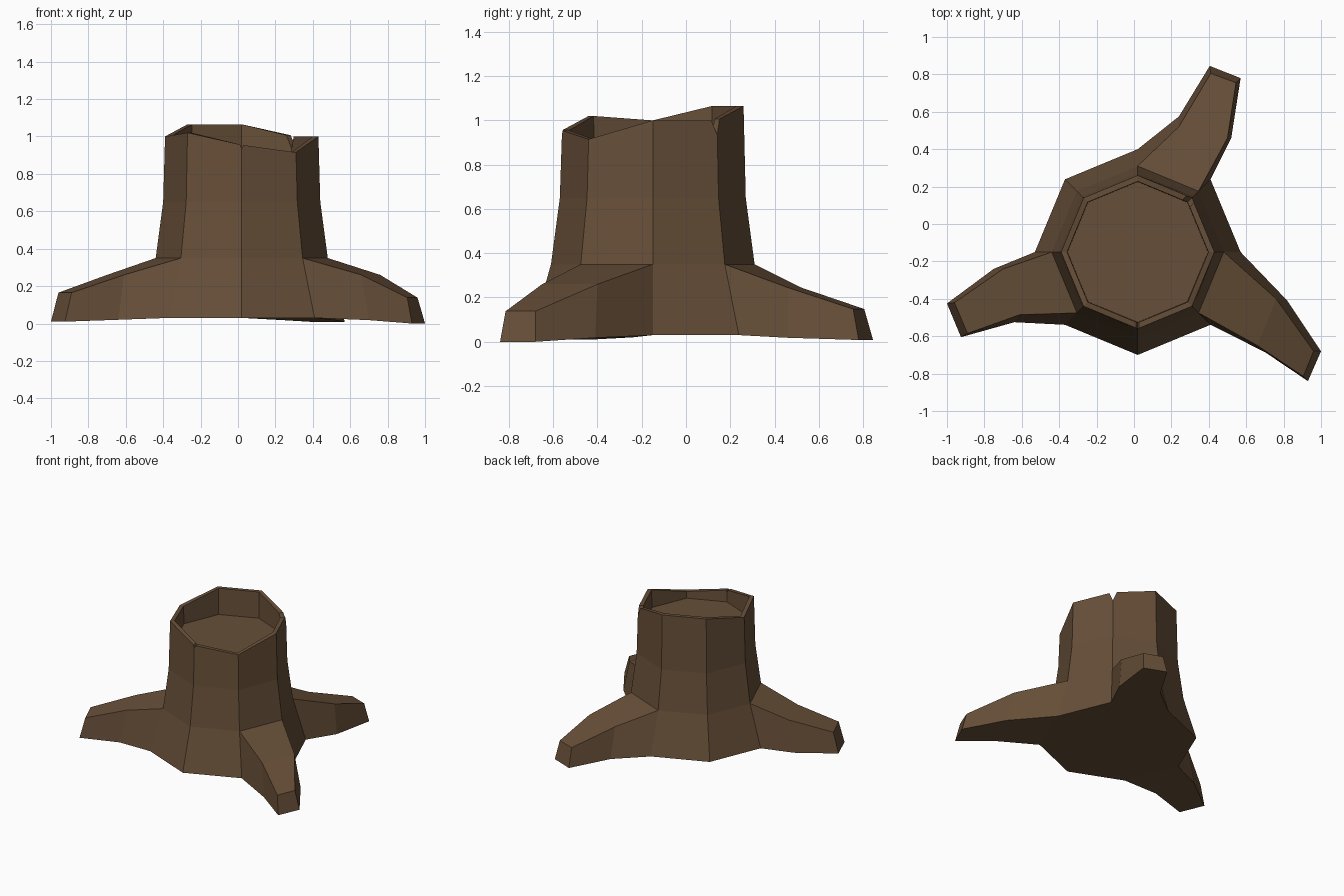
import bpy, bmesh, math
from mathutils import Vector

if "Cube" in bpy.data.objects:
    bpy.data.objects.remove(bpy.data.objects["Cube"])

CX, CY, N = 0.02, -0.15, 8

bark = bpy.data.materials.new("brown bark")
bark.diffuse_color = (0.135, 0.078, 0.040, 1)
bark.use_nodes = True
bark.node_tree.nodes["Principled BSDF"].inputs["Base Color"].default_value = bark.diffuse_color


def finish(bm, name):
    bmesh.ops.recalc_face_normals(bm, faces=bm.faces[:])
    mesh = bpy.data.meshes.new(name)
    bm.to_mesh(mesh)
    bm.free()
    mesh.materials.append(bark)
    ob = bpy.data.objects.new(name, mesh)
    bpy.context.collection.objects.link(ob)
    return ob


def ring(bm, r, heights):
    return [bm.verts.new((CX + r * math.cos(k * math.tau / N),
                          CY + r * math.sin(k * math.tau / N), heights[k])) for k in range(N)]


# Octagonal trunk, uneven rim and hollow top
rim = [1.0, 1.0, 1.065, 1.065, 1.0, 1.02, 0.955, 0.915]
bm = bmesh.new()
rings = [ring(bm, r, h) for r, h in (
    (0.55, [0.03] * N), (0.46, [0.35] * N), (0.42, [0.65] * N),
    (0.41, rim), (0.378, rim), (0.375, [0.865] * N))]
bm.faces.new(rings[0])
bm.faces.new(rings[-1])

# Roots: side of the trunk they leave from, then mid and end sections
# (each: two bottom corners, then two top corners)
roots = {
    4: [[(-0.75, -0.24, 0.02), (-0.64, -0.525, 0.02), (-0.61, -0.485, 0.26), (-0.70, -0.24, 0.26)],
        [(-1.0, -0.425, 0.01), (-0.925, -0.605, 0.01), (-0.89, -0.585, 0.165), (-0.96, -0.42, 0.165)]],
    7: [[(0.70, -0.685, 0.018), (0.82, -0.41, 0.018), (0.76, -0.40, 0.26), (0.66, -0.65, 0.26)],
        [(0.93, -0.84, 0.0), (1.0, -0.68, 0.0), (0.96, -0.68, 0.138), (0.905, -0.815, 0.138)]],
    1: [[(0.52, 0.46, 0.018), (0.24, 0.575, 0.018), (0.24, 0.52, 0.245), (0.50, 0.46, 0.245)],
        [(0.57, 0.78, 0.008), (0.405, 0.845, 0.008), (0.41, 0.805, 0.148), (0.545, 0.755, 0.148)]],
}
for level, (a, b) in enumerate(zip(rings, rings[1:])):
    for k in range(N):
        j = (k + 1) % N
        quad = [a[k], a[j], b[j], b[k]]
        if level == 0 and k in roots:
            for section in roots[k]:
                nxt = [bm.verts.new(p) for p in section]
                for i in range(4):
                    m = (i + 1) % 4
                    bm.faces.new((quad[i], quad[m], nxt[m], nxt[i]))
                quad = nxt
        bm.faces.new(quad)
stump = finish(bm, "tree_stump")


# Small V-shaped cracks in the rim
def crack(k, low, half, name):
    ang = k * math.tau / N
    out = Vector((math.cos(ang), math.sin(ang), 0))
    side = Vector((-out.y, out.x, 0))
    bm = bmesh.new()
    ends = []
    for r in (0.34, 0.46):
        c = Vector((CX, CY, low)) + out * r
        up = Vector((0, 0, 0.14))
        ends.append([bm.verts.new(p) for p in (c, c + up + side * half, c + up - side * half)])
    bm.faces.new(ends[0])
    bm.faces.new(ends[1])
    for i in range(3):
        m = (i + 1) % 3
        bm.faces.new((ends[0][i], ends[0][m], ends[1][m], ends[1][i]))
    cutter = finish(bm, name)
    cutter.hide_render = True
    mod = stump.modifiers.new(name, 'BOOLEAN')
    mod.operation, mod.solver, mod.object = 'DIFFERENCE', 'EXACT', cutter
    bpy.context.view_layer.objects.active = stump
    bpy.ops.object.modifier_apply(modifier=name)
    bpy.data.objects.remove(cutter)


crack(1, 0.935, 0.055, "back_crack")
crack(6, 0.935, 0.06, "front_crack")
